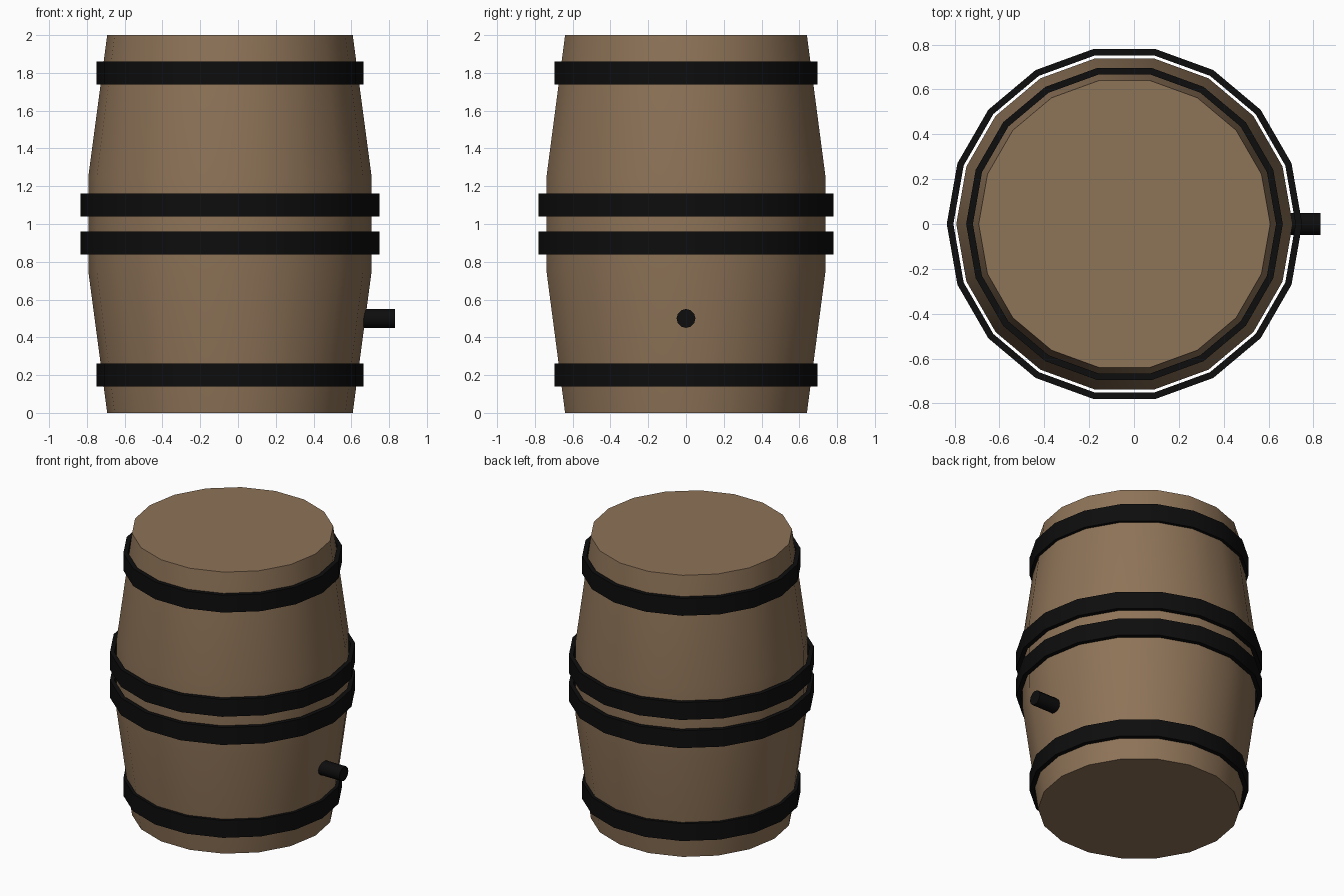
import bpy, bmesh, math

if "Cube" in bpy.data.objects:
    bpy.data.objects.remove(bpy.data.objects["Cube"])

SIDES = 18
CX = -0.0425  # barrel axis, offset so the tap fits the centred bounds


def material(name, rgb):
    m = bpy.data.materials.new(name)
    m.diffuse_color = (*rgb, 1)
    m.use_nodes = True
    m.node_tree.nodes["Principled BSDF"].inputs["Base Color"].default_value = m.diffuse_color
    return m


wood = material("brown_wood", (0.27, 0.172, 0.097))
iron = material("black_iron", (0.004, 0.004, 0.004))


def lathe(name, profile, mat, sides, closed=False, smooth_deg=30):
    """Revolve (radius, height) points about z; closed joins last ring to first, else caps."""
    bm = bmesh.new()
    rings = [[bm.verts.new((r * math.cos(2 * math.pi * i / sides),
                            r * math.sin(2 * math.pi * i / sides), z))
              for i in range(sides)] for r, z in profile]
    pairs = list(zip(rings, rings[1:]))
    if closed:
        pairs.append((rings[-1], rings[0]))
    else:
        bm.faces.new(rings[0])
        bm.faces.new(rings[-1])
    for a, b in pairs:
        for i in range(sides):
            j = (i + 1) % sides
            bm.faces.new((a[i], a[j], b[j], b[i]))
    bmesh.ops.recalc_face_normals(bm, faces=bm.faces)
    me = bpy.data.meshes.new(name)
    bm.to_mesh(me)
    bm.free()
    me.materials.append(mat)
    ob = bpy.data.objects.new(name, me)
    bpy.context.collection.objects.link(ob)
    bpy.ops.object.select_all(action='DESELECT')
    ob.select_set(True)
    bpy.context.view_layer.objects.active = ob
    bpy.ops.object.shade_smooth_by_angle(angle=math.radians(smooth_deg))
    ob.location.x = CX
    return ob


# Bulging wooden body with flat ends
lathe("barrel_body", [(0.65, 0), (0.75, 0.75), (0.75, 1.25), (0.65, 2)], wood, SIDES)

# Four iron hoops, the middle pair standing slightly clear of the wood
for label, z, outer, inner in (("bottom", 0.2, 0.706, 0.676), ("lower_middle", 0.9, 0.7925, 0.763),
                               ("upper_middle", 1.1, 0.7925, 0.763), ("top", 1.8, 0.706, 0.676)):
    h = 0.0615
    lathe(label + "_hoop", [(outer, z - h), (outer, z + h), (inner, z + h), (inner, z - h)],
          iron, SIDES, closed=True)

# Tap sticking out of the right side
tap = lathe("tap", [(0.05, 0), (0.05, 0.19)], iron, 12, smooth_deg=35)
tap.rotation_euler.y = math.pi / 2
tap.location = (0.642, 0, 0.5)
